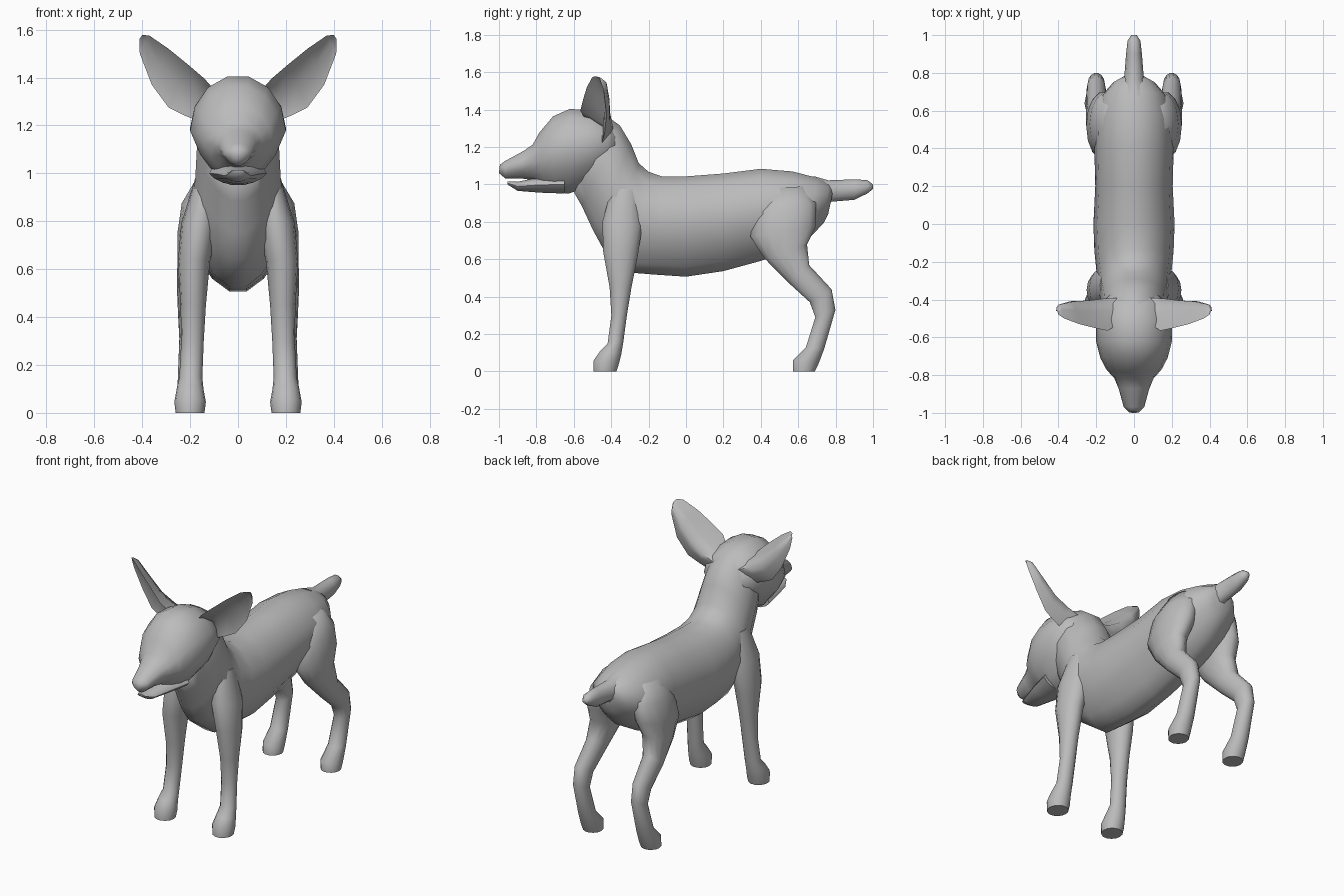
import bpy, bmesh, math
from mathutils import Vector

coat = bpy.data.materials.new("grey coat")
coat.diffuse_color = (0.5, 0.5, 0.5, 1)


def skin(name, rings, angle=60):
    """Join rings of points into a closed, smooth shaded part."""
    bm = bmesh.new()
    loops = [[bm.verts.new(p) for p in ring] for ring in rings]
    n = len(loops[0])
    for a, b in zip(loops, loops[1:]):
        for i in range(n):
            j = (i + 1) % n
            bm.faces.new((a[i], a[j], b[j], b[i]))
    bm.faces.new(loops[0])
    bm.faces.new(loops[-1])
    bmesh.ops.recalc_face_normals(bm, faces=bm.faces)
    mesh = bpy.data.meshes.new(name)
    bm.to_mesh(mesh)
    bm.free()
    mesh.materials.append(coat)
    ob = bpy.data.objects.new(name, mesh)
    bpy.context.collection.objects.link(ob)
    bpy.ops.object.select_all(action='DESELECT')
    ob.select_set(True)
    bpy.context.view_layer.objects.active = ob
    bpy.ops.object.shade_smooth_by_angle(angle=math.radians(angle))
    return ob


def loft(name, sections, taper=0.0, side=1, n=14):
    """Section: y, z of one edge, y, z of the other edge, centre x, half width.
    Taper narrows the first edge."""
    rings = []
    for y0, z0, y1, z1, cx, rx in sections:
        ring = []
        for i in range(n):
            t = 2 * math.pi * i / n
            s = math.sin(t)
            w = rx * math.cos(t) * (1 - taper * max(0, -s))
            k = (s + 1) / 2
            ring.append((side * (cx + w), y0 + (y1 - y0) * k, z0 + (z1 - z0) * k))
        rings.append(ring)
    return skin(name, rings)


# Torso and neck, rump to nape
loft("torso", [
    (.76, .84, .79, .98, 0, .06), (.735, .79, .765, 1.01, 0, .11),
    (.65, .70, .70, 1.04, 0, .175), (.53, .63, .57, 1.075, 0, .205),
    (.40, .585, .40, 1.09, 0, .21), (.20, .53, .20, 1.065, 0, .205),
    (0, .50, 0, 1.05, 0, .215), (-.15, .51, -.13, 1.05, 0, .21),
    (-.28, .52, -.20, 1.075, 0, .20), (-.44, .64, -.25, 1.12, 0, .19),
    (-.50, .75, -.29, 1.22, 0, .178), (-.56, .88, -.35, 1.32, 0, .172),
    (-.60, .95, -.42, 1.37, 0, .15)], taper=.25)

# Head with muzzle, and lower jaw
loft("head", [
    (-1.0, 1.06, -.995, 1.105, 0, .025), (-.965, 1.03, -.97, 1.125, 0, .055),
    (-.88, 1.03, -.87, 1.18, 0, .08), (-.81, 1.02, -.82, 1.215, 0, .105),
    (-.76, .98, -.785, 1.28, 0, .145), (-.71, .955, -.71, 1.37, 0, .178),
    (-.63, .945, -.62, 1.41, 0, .20), (-.52, .98, -.51, 1.40, 0, .20),
    (-.42, 1.05, -.42, 1.365, 0, .17), (-.36, 1.12, -.37, 1.30, 0, .12)],
    taper=.3)
loft("lower_jaw", [
    (-.955, 1.0, -.955, 1.015, 0, .025), (-.90, .965, -.90, 1.015, 0, .055),
    (-.78, .955, -.78, 1.04, 0, .09), (-.65, .95, -.65, 1.05, 0, .12)], taper=.2)

# Tail
loft("tail", [
    (.72, .84, .68, 1.05, 0, .09), (.78, .905, .76, 1.025, 0, .052),
    (.90, .915, .90, 1.03, 0, .042), (.97, .95, .97, 1.025, 0, .034),
    (1.0, .975, 1.0, 1.0, 0, .015)], n=10)

FRONT = [
    (-.495, 0, -.37, 0, .2, .06), (-.495, .06, -.36, .03, .2, .066),
    (-.46, .11, -.345, .09, .2, .056), (-.42, .15, -.335, .15, .197, .048),
    (-.40, .30, -.315, .30, .19, .047), (-.41, .45, -.29, .45, .187, .053),
    (-.445, .64, -.255, .62, .184, .067), (-.45, .80, -.23, .78, .16, .077),
    (-.40, .98, -.25, .97, .13, .05)]
HIND = [
    (.57, 0, .69, 0, .2, .058), (.57, .06, .71, .04, .2, .062),
    (.64, .13, .74, .12, .2, .052), (.69, .29, .80, .33, .2, .045),
    (.66, .37, .78, .44, .2, .05), (.55, .47, .66, .57, .195, .06),
    (.42, .60, .65, .68, .18, .073), (.34, .72, .70, .78, .165, .088),
    (.36, .85, .70, .90, .14, .095), (.45, .98, .64, .99, .11, .06)]

# Ear outline: upper front rim, lower rim and back ridge, base to tip
EAR = [
    ((.10, -.54, 1.35), (.17, -.45, 1.22), (.08, -.39, 1.30)),
    ((.14, -.565, 1.395), (.22, -.445, 1.24), (.16, -.395, 1.33)),
    ((.21, -.55, 1.455), (.29, -.435, 1.275), (.24, -.405, 1.38)),
    ((.29, -.53, 1.52), (.36, -.425, 1.37), (.32, -.41, 1.46)),
    ((.37, -.50, 1.575), (.41, -.44, 1.50), (.39, -.425, 1.545)),
    ((.40, -.48, 1.578), (.412, -.46, 1.56), (.405, -.455, 1.57))]

for side, label in ((1, "left"), (-1, "right")):
    loft("front_leg_" + label, FRONT, side=side)
    loft("hind_leg_" + label, HIND, side=side)
    rings = []
    for points in EAR:
        a, b, c = (Vector((side * x, y, z)) for x, y, z in points)
        hollow = (a + b) / 2 * .45 + c * .55
        rings.append([a, a.lerp(c, .55) + (c - hollow) * .25, c,
                      b.lerp(c, .55) + (c - hollow) * .25, b, hollow])
    skin("ear_" + label, rings, angle=75)
